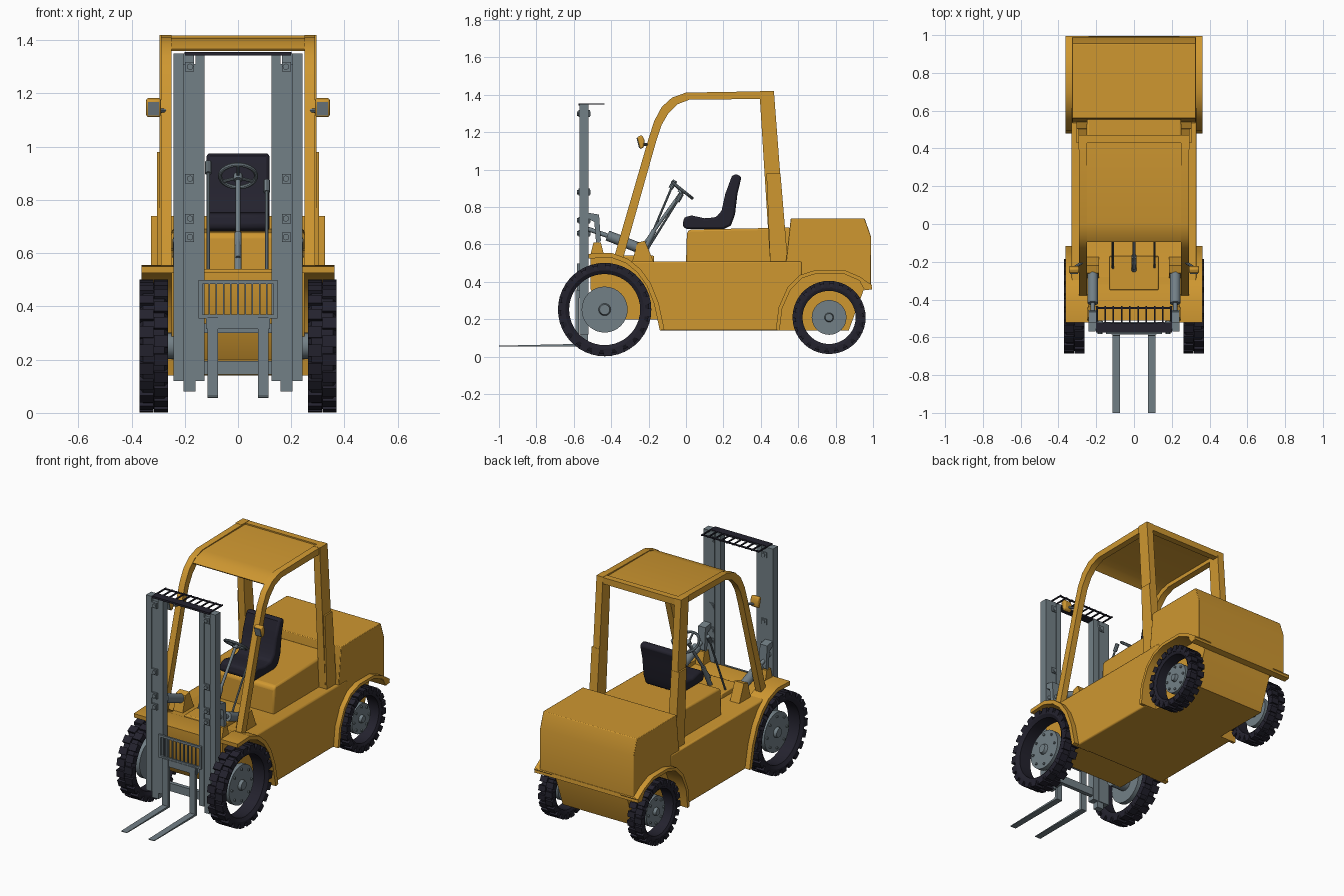
import bpy, bmesh, math
from mathutils import Vector, Matrix

if "Cube" in bpy.data.objects:
    bpy.data.objects.remove(bpy.data.objects["Cube"])


def material(name, rgb):
    m = bpy.data.materials.new(name)
    m.diffuse_color = (*rgb, 1)
    m.use_nodes = True
    m.node_tree.nodes["Principled BSDF"].inputs["Base Color"].default_value = m.diffuse_color
    return m


ORANGE = material("orange_paint", (0.62, 0.31, 0.03))
STEEL = material("grey_steel", (0.17, 0.215, 0.24))
DARK = material("dark_rubber", (0.017, 0.016, 0.027))


def finish(name, bm, mat, bevel=0):
    bmesh.ops.recalc_face_normals(bm, faces=bm.faces)
    me = bpy.data.meshes.new(name)
    bm.to_mesh(me)
    bm.free()
    me.materials.append(mat)
    me.shade_smooth()
    me.set_sharp_from_angle(angle=math.radians(32))
    ob = bpy.data.objects.new(name, me)
    bpy.context.collection.objects.link(ob)
    if bevel:
        mod = ob.modifiers.new("bevel", 'BEVEL')
        mod.width, mod.segments, mod.limit_method = bevel, 2, 'ANGLE'
        mod.angle_limit = math.radians(40)
    return ob


def box(bm, x0, x1, y0, y1, z0, z1):
    m = Matrix.Translation(((x0+x1)/2, (y0+y1)/2, (z0+z1)/2)) @ Matrix.Diagonal((x1-x0, y1-y0, z1-z0, 1))
    bmesh.ops.create_cube(bm, size=1, matrix=m)


def prism(bm, pts, x0, x1):
    """Extrude a (y, z) outline from x0 to x1."""
    a = [bm.verts.new((x0, y, z)) for y, z in pts]
    b = [bm.verts.new((x1, y, z)) for y, z in pts]
    bm.faces.new(a)
    bm.faces.new(b[::-1])
    for i in range(len(pts)):
        j = (i + 1) % len(pts)
        bm.faces.new((a[i], b[i], b[j], a[j]))


def tube(bm, p, q, r, r2=None, seg=12):
    p, q = Vector(p), Vector(q)
    d = q - p
    m = Matrix.Translation((p + q) / 2) @ d.to_track_quat('Z', 'Y').to_matrix().to_4x4()
    bmesh.ops.create_cone(bm, cap_ends=True, segments=seg, radius1=r,
                          radius2=r if r2 is None else r2, depth=d.length, matrix=m)


def lathe(bm, profile, seg, matrix):
    """Spin a closed (radius, axial) outline around local z."""
    rings = [[bm.verts.new(matrix @ Vector((r*math.cos(t), r*math.sin(t), h))) for r, h in profile]
             for t in (2*math.pi*i/seg for i in range(seg))]
    n = len(profile)
    for i in range(seg):
        a, b = rings[i], rings[(i+1) % seg]
        for k in range(n):
            bm.faces.new((a[k], b[k], b[(k+1) % n], a[(k+1) % n]))


def band(path, t):
    """Outline of a strip of thickness t lying on the upper side of a (y, z) path."""
    pts = [Vector(p) for p in path]
    out = []
    for i, p in enumerate(pts):
        d = (pts[min(i+1, len(pts)-1)] - pts[max(i-1, 0)]).normalized()
        out.append(p + Vector((-d.y, d.x)) * t)
    return [tuple(p) for p in pts + out[::-1]]


# ---- chassis: narrow core, wide flanks between the arches, rear counterweight
front_arch = [(-.52, .525), (-.40, .53), (-.32, .50), (-.26, .45), (-.21, .38), (-.17, .28), (-.14, .14)]
rear_arch = [(.50, .14), (.515, .26), (.56, .36), (.62, .42), (.70, .445), (.84, .445), (.92, .41), (.985, .365)]

bm = bmesh.new()
prism(bm, [(-.51, .53), (-.51, .36), (-.42, .2), (-.14, .2), (-.12, .14), (.87, .14), (.955, .37),
           (.955, .5), (.5, .51), (-.3, .51), (-.36, .53)], -.25, .25)
finish("chassis_core", bm, ORANGE)

bm = bmesh.new()
prism(bm, front_arch[1:] + rear_arch[:4] + [(.62, .51), (-.28, .51)], -.33, .33)
finish("body_flanks", bm, ORANGE, .03)

bm = bmesh.new()
prism(bm, rear_arch[2:] + [(.99, .37), (.99, .64), (.955, .74), (.56, .74), (.535, .51)], -.327, .327)
finish("counterweight", bm, ORANGE, .008)

bm = bmesh.new()
prism(bm, [(.93, .40), (.955, .355), (.995, .36), (.992, .385)], -.362, .362)
finish("rear_skirt_ledge", bm, ORANGE)

for s, side in ((1, "right"), (-1, "left")):
    bm = bmesh.new()
    prism(bm, band(front_arch, .025), s*.24, s*.362)
    finish("front_fender_" + side, bm, ORANGE)
    bm = bmesh.new()
    prism(bm, band(rear_arch, .02), s*.24, s*.362)
    finish("rear_fender_" + side, bm, ORANGE)

# ---- engine hood under the seat
bm = bmesh.new()
prism(bm, [(.0, .5), (.005, .665), (.02, .68), (.56, .69), (.56, .5)], -.25, .25)
finish("engine_hood", bm, ORANGE, .02)

# ---- overhead guard
outer = [(-.385, .53), (-.205, 1.15), (-.17, 1.26), (-.13, 1.335), (-.075, 1.385), (0, 1.412), (.47, 1.42)]
inner = [(-.335, .53), (-.16, 1.15), (-.13, 1.24), (-.095, 1.30), (-.045, 1.35), (.02, 1.375), (.47, 1.378)]
for s, side in ((1, "right"), (-1, "left")):
    bm = bmesh.new()
    prism(bm, outer + inner[::-1], s*.25, s*.29)
    finish("guard_front_pillar_" + side, bm, ORANGE)
    bm = bmesh.new()
    prism(bm, [(.395, 1.38), (.395, 1.42), (.47, 1.42), (.54, .5), (.45, .5)], s*.25, s*.295)
    prism(bm, [(.43, .98), (.505, .98), (.545, .5), (.45, .5)], s*.25, s*.305)
    finish("guard_rear_pillar_" + side, bm, ORANGE)
bm = bmesh.new()
prism(bm, band([(-.09, 1.36), (-.05, 1.385), (.01, 1.4), (.46, 1.402)], .008), -.255, .255)
finish("guard_roof_panel", bm, ORANGE)
bm = bmesh.new()
box(bm, -.255, .255, .43, .47, 1.378, 1.418)
finish("guard_rear_crossbar", bm, ORANGE)


# ---- wheels: open tyre ring with lugs, bolted hub disc, axle
def wheel(name, s, y, z, r, ri, rd, x0, x1):
    c, h = (x0 + x1)/2, (x1 - x0)/2
    to_x = Matrix.Translation((s*c, y, z)) @ Matrix.Rotation(math.pi/2, 4, 'Y')
    bm = bmesh.new()
    rb = r - .012
    lathe(bm, [(ri, -h*.75), (ri+.02, -h), (rb-.02, -h), (rb, -h*.75),
               (rb, h*.75), (rb-.02, h), (ri+.02, h), (ri, h*.75)], 44, to_x)
    n = 22
    for i in range(n):
        for k in (-1, 1):
            a = 2*math.pi*(i + (.25 if k > 0 else -.25))/n
            lug = to_x @ Matrix.Rotation(a, 4, 'Z') @ Matrix.Translation((r-.02, 0, k*h*.51)) \
                @ Matrix.Diagonal((.038, 2*math.pi*r/n*.62, h*.98, 1))
            bmesh.ops.create_cube(bm, size=1, matrix=lug)
    finish(name + "_tyre", bm, DARK)
    bm = bmesh.new()
    tube(bm, (s*(c-.02), y, z), (s*(c+.012), y, z), rd, seg=32)
    tube(bm, (s*c, y, z), (s*(c+.03), y, z), rd*.3, rd*.22, 16)
    for i in range(8):
        a = math.tau*i/8
        by, bz = y + rd*.8*math.cos(a), z + rd*.8*math.sin(a)
        tube(bm, (s*c, by, bz), (s*(c+.02), by, bz), .008, seg=6)
    tube(bm, (s*.2, y, z), (s*c, y, z), rd*.4, seg=16)
    finish(name + "_hub", bm, STEEL)


for s, side in ((1, "right"), (-1, "left")):
    wheel("front_wheel_" + side, s, -.435, .252, .25, .19, .123, .262, .37)
    wheel("rear_wheel_" + side, s, .765, .21, .196, .142, .093, .262, .36)

# ---- mast: outer and inner channels, cross members, rollers
for s, side in ((1, "right"), (-1, "left")):
    bm = bmesh.new()
    box(bm, s*.205, s*.242, -.57, -.52, .12, 1.35)
    box(bm, s*.165, s*.205, -.555, -.52, .12, 1.35)
    finish("mast_outer_" + side, bm, STEEL)
    bm = bmesh.new()
    box(bm, s*.125, s*.16, -.568, -.522, .12, 1.35)
    box(bm, s*.16, s*.205, -.563, -.525, .08, 1.31)
    for z in (.66, .73, .88, 1.30):
        tube(bm, (s*.18, -.582, z), (s*.18, -.51, z), .012, seg=8)
        box(bm, s*.165, s*.2, -.574, -.514, z-.018, z+.018)
    finish("mast_inner_" + side, bm, STEEL)
    # mast bracket, tilt cylinder and its mounts
    bm = bmesh.new()
    prism(bm, [(-.525, .77), (-.465, .76), (-.455, .62), (-.48, .60), (-.49, .72), (-.525, .74)], s*.19, s*.24)
    finish("mast_bracket_" + side, bm, STEEL)
    bm = bmesh.new()
    tube(bm, (s*.218, -.53, .685), (s*.218, -.40, .64), .012)
    tube(bm, (s*.218, -.42, .648), (s*.218, -.26, .585), .028, seg=16)
    finish("tilt_cylinder_" + side, bm, STEEL)
    bm = bmesh.new()
    prism(bm, [(-.29, .5), (-.26, .61), (-.22, .62), (-.17, .5)], s*.185, s*.25)
    prism(bm, [(-.515, .53), (-.495, .61), (-.455, .61), (-.435, .53)], s*.19, s*.245)
    finish("cylinder_mount_" + side, bm, ORANGE)
bm = bmesh.new()
box(bm, -.17, .17, -.55, -.525, .145, .195)
box(bm, -.17, .17, -.53, -.52, .3, .335)
finish("mast_cross_members", bm, STEEL)

# ---- ladder grille on top of the mast
bm = bmesh.new()
box(bm, -.2, .2, -.575, -.525, 1.343, 1.355)
box(bm, -.2, .2, -.45, -.44, 1.348, 1.355)
for i in range(10):
    x = -.197 + .394*i/9
    box(bm, x-.004, x+.004, -.56, -.435, 1.348, 1.355)
finish("mast_top_grille", bm, DARK)

# ---- carriage with load grille, and forks
bm = bmesh.new()
for z in (.355, .485):
    box(bm, -.148, .148, -.582, -.57, z, z+.014)
for s in (1, -1):
    box(bm, s*.134, s*.148, -.582, -.57, .355, .499)
for i in range(9):
    x = -.108 + .027*i
    box(bm, x-.003, x+.003, -.58, -.572, .36, .49)
box(bm, -.12, .12, -.585, -.568, .315, .358)
finish("fork_carriage", bm, STEEL)
for s, side in ((1, "right"), (-1, "left")):
    bm = bmesh.new()
    prism(bm, [(-.572, .36), (-.59, .36), (-.592, .068), (-1, .059), (-1, .055), (-.572, .055)], s*.075, s*.115)
    finish("fork_" + side, bm, STEEL)

# ---- seat
bm = bmesh.new()
prism(bm, [(-.02, .70), (-.01, .745), (.03, .755), (.1, .74), (.16, .745), (.19, .78), (.21, .87), (.245, .965),
           (.265, .978), (.297, .962), (.275, .87), (.262, .76), (.24, .70), (.2, .682), (0, .682)], -.118, .118)
finish("seat", bm, DARK, .012)

# ---- steering wheel, column and levers
axis = Vector((0, .08, .10)).normalized()
place = Matrix.Translation((0, -.02, .89)) @ axis.to_track_quat('Z', 'Y').to_matrix().to_4x4()
bm = bmesh.new()
lathe(bm, [(.068 + .008*math.cos(t), .008*math.sin(t)) for t in (math.tau*k/8 for k in range(8))], 28, place)
for k in range(3):
    t = math.pi/2 + math.tau*k/3
    tube(bm, place @ Vector((0, 0, -.008)), place @ Vector((.066*math.cos(t), .066*math.sin(t), 0)), .006, seg=8)
tube(bm, place @ Vector((0, 0, -.02)), place @ Vector((0, 0, .006)), .016)
tube(bm, (0, -.02, .885), (0, -.235, .585), .009)
tube(bm, (0, -.17, .675), (0, -.25, .52), .014)
finish("steering_wheel", bm, STEEL)
for name, x, y, z in (("lever_left", -.112, -.07, .92), ("lever_right", .108, -.035, .85)):
    bm = bmesh.new()
    tube(bm, (x, -.24, .52), (x, y, z), .006, seg=8)
    tube(bm, (x, y-.012, z-.02), (x, y+.012, z+.022), .013, seg=10)
    finish(name, bm, STEEL)

# ---- raised floor plate
bm = bmesh.new()
box(bm, -.13, .13, -.35, -.17, .505, .54)
finish("floor_plate", bm, ORANGE, .006)

# ---- headlamps on the front pillars
for s, side in ((1, "right"), (-1, "left")):
    bm = bmesh.new()
    prism(bm, [(-.262, 1.175), (-.235, 1.185), (-.222, 1.16), (-.225, 1.12), (-.245, 1.108)], s*.29, s*.345)
    finish("headlamp_" + side, bm, ORANGE, .008)
    bm = bmesh.new()
    prism(bm, [(-.2645, 1.168), (-.2595, 1.168), (-.2465, 1.117), (-.2515, 1.117)], s*.297, s*.338)
    tube(bm, (s*.315, -.23, 1.135), (s*.27, -.2, 1.135), .008, seg=8)
    finish("headlamp_lens_" + side, bm, STEEL)
